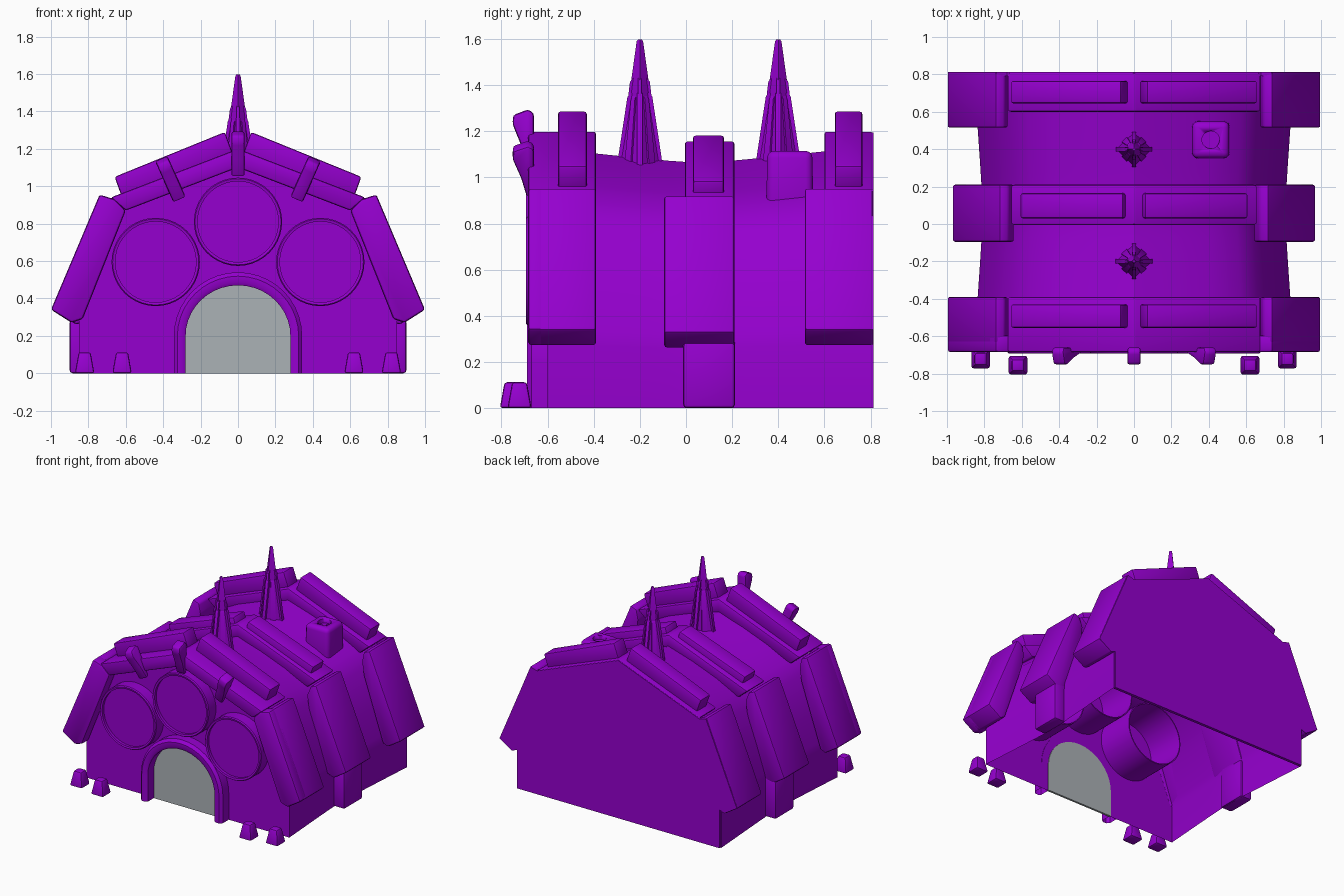
import bpy, bmesh, math
from mathutils import Matrix, Vector

if "Cube" in bpy.data.objects:
    bpy.data.objects.remove(bpy.data.objects["Cube"])


def material(name, rgb):
    m = bpy.data.materials.new(name)
    m.diffuse_color = (*rgb, 1)
    m.use_nodes = True
    m.node_tree.nodes["Principled BSDF"].inputs["Base Color"].default_value = m.diffuse_color
    return m


PURPLE = material("purple", (0.30, 0.0, 0.62))
GREY = material("grey", (0.41, 0.445, 0.47))


def finish(name, bm, mat=PURPLE, bevel=0.0, segs=2, angle=35):
    """Bevel the sharp edges and turn a bmesh into an object."""
    bmesh.ops.recalc_face_normals(bm, faces=bm.faces[:])
    if bevel:
        edges = [e for e in bm.edges if e.is_manifold and e.calc_face_angle(0) > 0.3]
        bmesh.ops.bevel(bm, geom=edges, offset=bevel, segments=segs, affect='EDGES',
                        profile=0.5, clamp_overlap=True)
    me = bpy.data.meshes.new(name)
    bm.to_mesh(me)
    bm.free()
    me.materials.append(mat)
    ob = bpy.data.objects.new(name, me)
    bpy.context.collection.objects.link(ob)
    bpy.ops.object.select_all(action='DESELECT')
    ob.select_set(True)
    bpy.context.view_layer.objects.active = ob
    bpy.ops.object.shade_smooth_by_angle(angle=math.radians(angle))
    return ob


def loft(bm, rings, caps=True):
    """Skin closed rings of points."""
    rows = [[bm.verts.new(p) for p in r] for r in rings]
    n = len(rows[0])
    for a, b in zip(rows, rows[1:]):
        for i in range(n):
            j = (i + 1) % n
            bm.faces.new((a[i], a[j], b[j], b[i]))
    if caps:
        bm.faces.new(rows[0])
        bm.faces.new(rows[-1])


def extrude_y(name, poly, y0, y1, mat=PURPLE, bevel=0.0, segs=2):
    """Extrude an x-z polygon along y."""
    bm = bmesh.new()
    loft(bm, [[(x, y, z) for x, z in poly] for y in (y0, y1)])
    return finish(name, bm, mat, bevel, segs)


def mirror_x(poly):
    return [(-x, z) for x, z in poly]


# hollow body with a narrow waist, open underneath
half = [(0, 1.065), (.2, 1.005), (.4, .93), (.55, .855), (.64, .76), (.73, .53),
        (.80, .32), (.81, .26), (.81, 0)]
section = [(-x, z) for x, z in half[:0:-1]] + half
bm = bmesh.new()
rows = []
for i in range(17):
    y = -0.6 + 1.4 * i / 16
    d = math.sqrt((y - 0.06) ** 2 + .01) - .1
    rows.append([bm.verts.new((x * (1 + .088 * d), y, z * (1 + .1 * d))) for x, z in section])
for a, b in zip(rows, rows[1:]):
    for k in range(len(section) - 1):
        bm.faces.new((a[k], a[k + 1], b[k + 1], b[k]))
bm.faces.new(rows[0])
bm.faces.new(rows[-1])
finish("body_shell", bm, angle=30)

# flat back wall closing the whole outline
edge = [(0, 1.195), (.68, .935), (.735, .95), (.995, .34), (.89, .275), (.85, .29), (.85, 0)]
extrude_y("back_wall", edge + mirror_x(edge[:0:-1]), .79, .812)

# three armour bands: roof rib, side plates, ridge bars
roof = [(0, 1.2), (.68, .94), (.6, .87), (0, 1.10), (-.6, .87), (-.68, .94)]
trim = [(.66, .93), (.74, .955), (1.0, .34), (.89, .27), (.83, .29), (.6, .87)]
outer_side = [(.69, .935), (.74, .955), (1.0, .34), (.89, .27)]
inner_side = [(.835, .29), (.75, .54), (.675, .76), (.66, .86)]
bar = [(.07, 1.29), (.66, 1.05), (.62, .94), (.03, 1.18)]
mid_bar = [(.06, 1.185), (.61, .985), (.575, .89), (.03, 1.09)]
bands = [("front", 1, 1, .015, (-.685, -.39), (-.64, -.39), (-.555, -.43), bar),
         ("middle", .972, .965, 0, (-.005, .21), (-.095, .21), (.03, .165), mid_bar),
         ("back", 1, 1, .015, (.6, .81), (.515, .81), (.645, .765), bar)]
for name, sx, sz, out, ry, py, by, bp in bands:
    extrude_y(name + "_roof_rib", [(x * sx, z * sz) for x, z in roof], *ry, bevel=.012)
    p = outer_side + [(x + out, z) for x, z in inner_side]
    p = [(x * sx, z * sz) for x, z in p]
    for side, f in (("right", list), ("left", mirror_x)):
        extrude_y(f"{name}_side_plate_{side}", f(p), *py, bevel=.012)
        extrude_y(f"{name}_ridge_bar_{side}", f(bp), *by, bevel=.012)
        if name == "front":
            extrude_y("front_side_trim_" + side, f(trim), -.685, -.595, bevel=.015)

# posts below the middle band
post = [(.80, 0), (.9, 0), (.9, .285), (.80, .3)]
for side, f in (("right", list), ("left", mirror_x)):
    extrude_y("middle_post_" + side, f(post), -.012, .212, bevel=.015)


def arch(r, top):
    """Arch outline standing on the ground."""
    pts = [(r, 0)]
    for i in range(21):
        a = math.pi * i / 20
        pts.append((r * math.cos(a), .2 + (top - .2) * math.sin(a)))
    return pts + [(-r, 0)]


# recessed doorway and its rounded frame
extrude_y("door", arch(.285, .475), -.608, -.592, GREY)
bm = bmesh.new()
inner, outer = arch(.28, .47), arch(.343, .54)
mid = [[(a[0] * (1 - t) + b[0] * t, a[1] * (1 - t) + b[1] * t) for a, b in zip(inner, outer)]
       for t in (.25, .7)]
lanes = [(inner, -.597), (inner, -.68), (mid[0], -.69), (mid[1], -.69), (outer, -.67), (outer, -.597)]
loops = [[bm.verts.new((x, y, z)) for x, z in pts] for pts, y in lanes]
for a, b in zip(loops, loops[1:] + loops[:1]):
    for k in range(len(a) - 1):
        bm.faces.new((a[k], a[k + 1], b[k + 1], b[k]))
finish("door_frame", bm)


def circle(x, z, r, n=40):
    return [(x + r * math.cos(math.tau * i / n), z + r * math.sin(math.tau * i / n))
            for i in range(n)]


# round windows: ring tube standing out and reaching inside, plus a disc
for name, x, z in (("left", -.44, .595), ("centre", 0, .81), ("right", .44, .595)):
    bm = bmesh.new()
    rings = [[(u, y, w) for u, w in circle(x, z, r)]
             for r, y in ((.228, -.30), (.216, -.69), (.23, -.693), (.236, -.685), (.236, -.30))]
    loft(bm, rings + [rings[0]], caps=False)
    bmesh.ops.remove_doubles(bm, verts=bm.verts[:], dist=1e-5)
    finish(name + "_window_ring", bm)
    extrude_y(name + "_window_disc", circle(x, z, .222), -.668, -.655)

# hooked claws over the front edge
hook = [(-.66, .11), (-.685, .125), (-.75, .10), (-.752, .06), (-.715, -.03),
        (-.69, -.12), (-.66, -.11)]
for name, x, z, tilt in (("left", -.36, 1.035, -24), ("centre", 0, 1.17, 0), ("right", .36, 1.035, 24)):
    bm = bmesh.new()
    loft(bm, [[(w, y, h) for y, h in hook] for w in (-.036, .036)])
    bm.transform(Matrix.Translation((x, 0, z)) @ Matrix.Rotation(math.radians(tilt), 4, 'Y'))
    finish(name + "_claw", bm, bevel=.013)


def frustum(bm, x, y, levels):
    """Stack of rectangles: (z, half x, half y)."""
    loft(bm, [[(x + sx * hx, y + sy * hy, z) for sx, sy in ((-1, -1), (1, -1), (1, 1), (-1, 1))]
              for z, hx, hy in levels])


# small tapered stakes in front
for name, x, y in (("outer", .82, -.722), ("inner", .62, -.755)):
    for side, s in (("right", 1), ("left", -1)):
        bm = bmesh.new()
        frustum(bm, s * x, y, [(0, .052, .052), (.112, .032, .032)])
        finish(f"{name}_stake_{side}", bm, bevel=.012)

# spires: diamond core with edge fins and face ribs
fins = [((1.04, .1, .012), (1.1, .092, .012), (1.35, .054, .012), (1.365, .04, .012)),
        ((1.34, .052, .008), (1.415, .043, .008), (1.43, .03, .008))]
ribs = [((1.04, .078, .02), (1.34, .043, .012), (1.36, .028, .01))]
for name, y in (("front", -.2), ("back", .4)):
    bm = bmesh.new()
    loft(bm, [[(r, y, z), (0, y + r, z), (-r, y, z), (0, y - r, z)]
              for z, r in ((1.03, .1), (1.1, .088), (1.36, .046), (1.59, .014), (1.598, .008))])
    for k in range(8):
        c, s = math.cos(k * math.pi / 4), math.sin(k * math.pi / 4)
        for prof in (ribs if k % 2 else fins):
            loft(bm, [[(c * a - s * b, y + s * a + c * b, z)
                       for a, b in ((0, -w), (r, -w), (r, w), (0, w))] for z, r, w in prof])
    finish(name + "_spire", bm)

# chimney with a round vent
bm = bmesh.new()
frustum(bm, .41, .45, [(.84, .102, .102), (1.115, .098, .098)])
chimney = finish("chimney", bm, bevel=.03, segs=3)
bm = bmesh.new()
bmesh.ops.create_cone(bm, cap_ends=True, segments=20, radius1=.047, radius2=.047, depth=.06,
                      matrix=Matrix.Translation((.41, .45, 1.115)))
cutter = finish("vent_cutter", bm)
cutter.hide_render = True
cutter.hide_set(True)
cut = chimney.modifiers.new("vent", 'BOOLEAN')
cut.operation = 'DIFFERENCE'
cut.object = cutter
